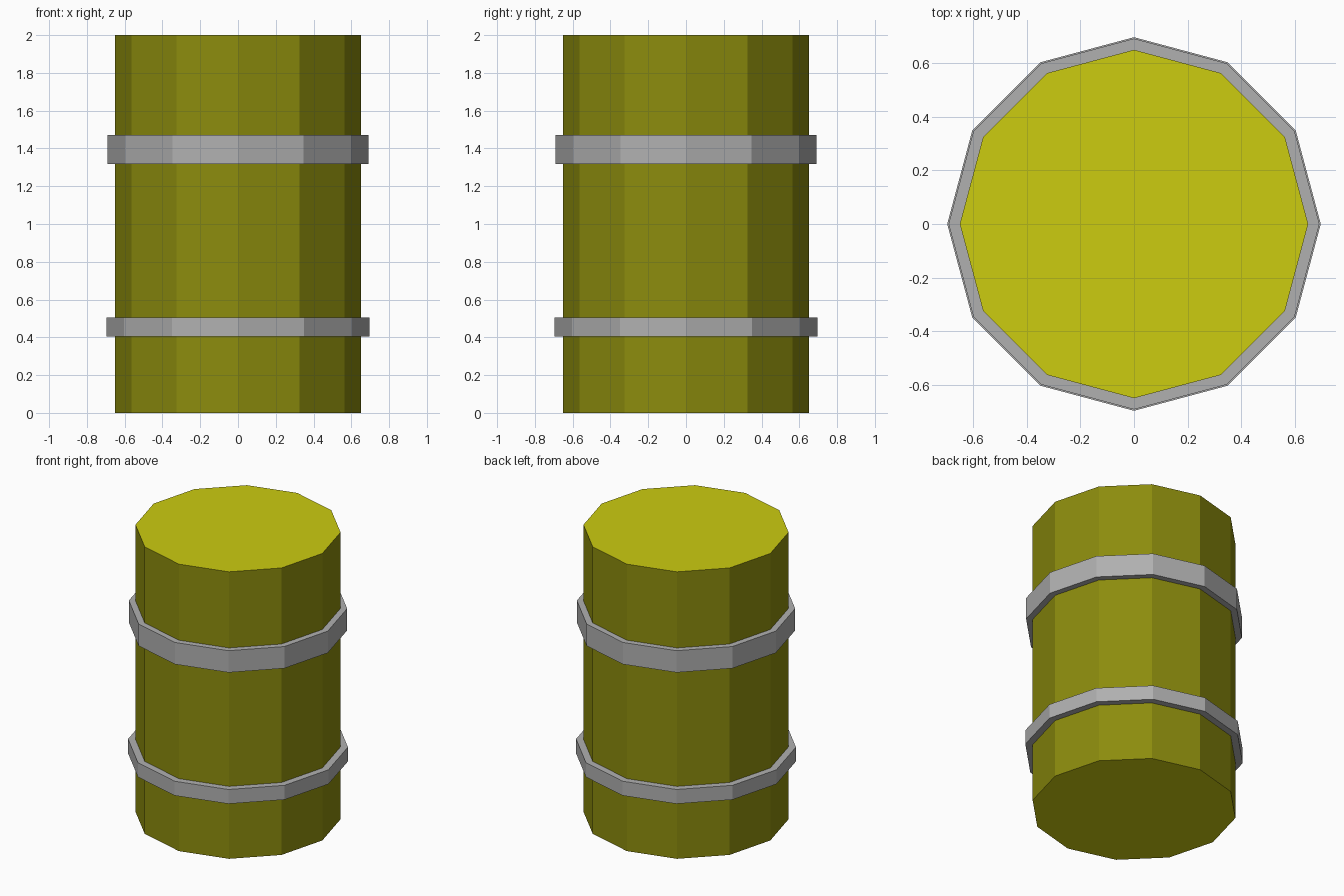
import bpy, bmesh, math

if "Cube" in bpy.data.objects:
    bpy.data.objects.remove(bpy.data.objects["Cube"])

SIDES = 12


def material(name, rgb):
    m = bpy.data.materials.new(name)
    m.diffuse_color = (*rgb, 1.0)
    m.use_nodes = True
    m.node_tree.nodes["Principled BSDF"].inputs["Base Color"].default_value = m.diffuse_color
    return m


olive = material("dark olive", (0.262, 0.262, 0.004))
lid = material("bright olive", (0.604, 0.604, 0.005))
grey = material("band grey", (0.434, 0.434, 0.434))


def lathe(name, profile, mats, closed):
    """Flat-sided revolve of (radius, z) points; open profiles get end caps."""
    bm = bmesh.new()
    rings = [[bm.verts.new((r * math.cos(2 * math.pi * i / SIDES),
                            r * math.sin(2 * math.pi * i / SIDES), z))
              for i in range(SIDES)] for r, z in profile]
    pairs = list(zip(rings, rings[1:]))
    if closed:
        pairs.append((rings[-1], rings[0]))
    else:
        for ring in (rings[0], rings[-1]):
            bm.faces.new(ring).material_index = 1
    for a, b in pairs:
        for i in range(SIDES):
            j = (i + 1) % SIDES
            bm.faces.new((a[i], a[j], b[j], b[i]))
    bmesh.ops.recalc_face_normals(bm, faces=bm.faces)
    mesh = bpy.data.meshes.new(name)
    bm.to_mesh(mesh)
    bm.free()
    for m in mats:
        mesh.materials.append(m)
    ob = bpy.data.objects.new(name, mesh)
    bpy.context.collection.objects.link(ob)
    return ob


# Barrel with brighter end caps
lathe("barrel_body", [(0.65, 0.0), (0.65, 2.0)], [olive, lid], False)

# Metal bands, slightly sunk into the body
for name, r, z0, z1 in (("lower_band", 0.697, 0.405, 0.505),
                        ("upper_band", 0.692, 1.318, 1.47)):
    lathe(name, [(r, z0), (r, z1), (0.64, z1), (0.64, z0)], [grey], True)
